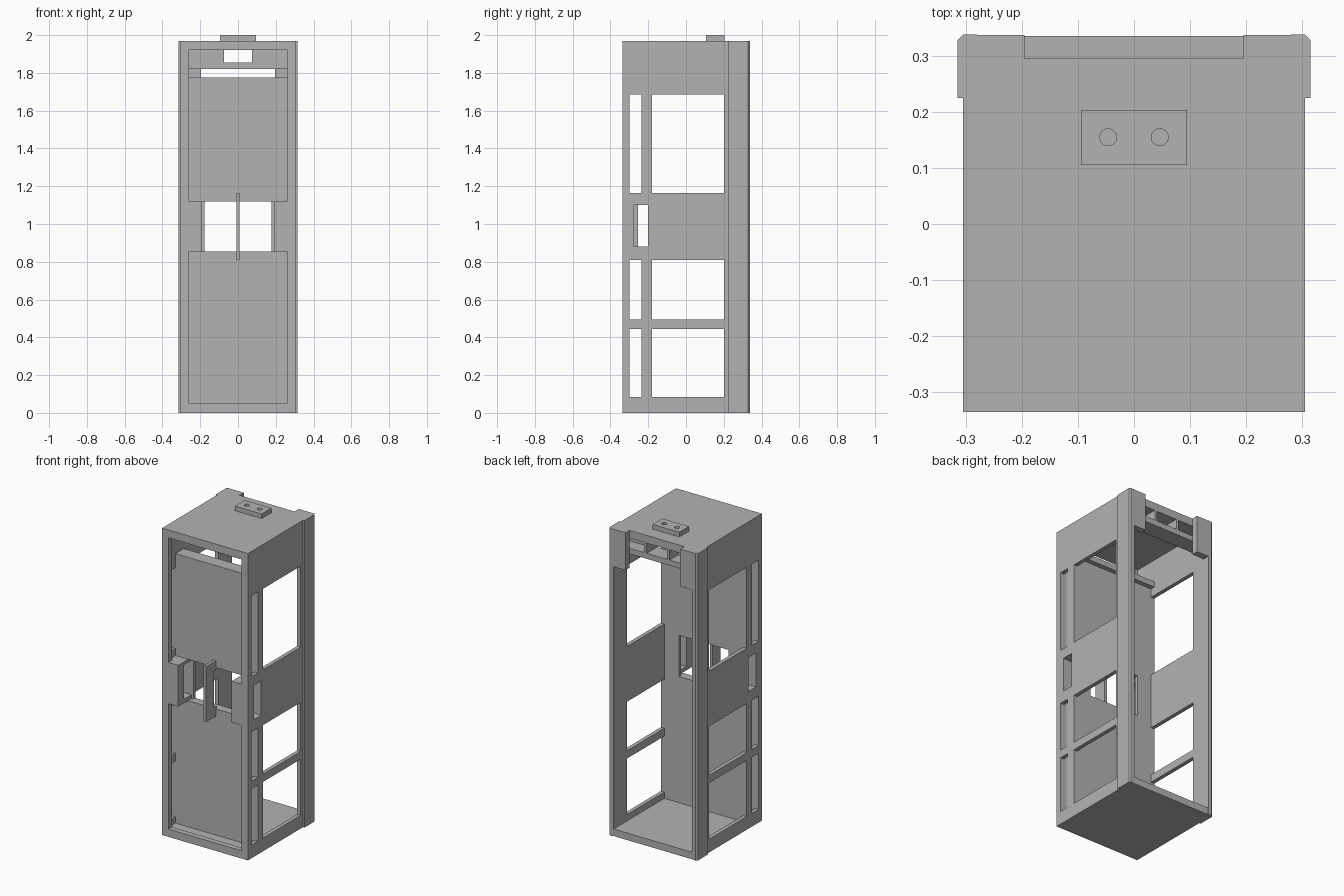
import bpy
import bmesh
from mathutils import Matrix, Vector

if "Cube" in bpy.data.objects:
    bpy.data.objects.remove(bpy.data.objects["Cube"])

grey = bpy.data.materials.new("plain grey")
GREY = (0.45, 0.45, 0.45, 1)
grey.diffuse_color = GREY
grey.use_nodes = True
grey.node_tree.nodes["Principled BSDF"].inputs["Base Color"].default_value = GREY


def make_object(name, bm):
    bmesh.ops.recalc_face_normals(bm, faces=bm.faces)
    mesh = bpy.data.meshes.new(name)
    bm.to_mesh(mesh)
    bm.free()
    mesh.materials.append(grey)
    obj = bpy.data.objects.new(name, mesh)
    bpy.context.scene.collection.objects.link(obj)
    return obj


def add_box(bm, x, y, z):
    lo, hi = Vector((x[0], y[0], z[0])), Vector((x[1], y[1], z[1]))
    place = Matrix.Translation((lo + hi) / 2) @ Matrix.Diagonal((*(hi - lo), 1))
    bmesh.ops.create_cube(bm, size=1, matrix=place)


def box(name, x, y, z):
    bm = bmesh.new()
    add_box(bm, x, y, z)
    return make_object(name, bm)


def cut(obj, cutter_bm):
    """Subtract a cutter from a part and keep the resulting mesh."""
    cutter = make_object("cutter", cutter_bm)
    cutter.hide_render = True
    mod = obj.modifiers.new("cut", 'BOOLEAN')
    mod.operation = 'DIFFERENCE'
    mod.solver = 'EXACT'
    mod.object = cutter
    bpy.context.view_layer.update()
    result = bpy.data.meshes.new_from_object(
        obj.evaluated_get(bpy.context.evaluated_depsgraph_get()))
    obj.modifiers.clear()
    obj.data = result
    bpy.data.objects.remove(cutter)


def cut_boxes(obj, holes):
    bm = bmesh.new()
    for hole in holes:
        add_box(bm, *hole)
    cut(obj, bm)


def span(side, a, b):
    """An x range, flipped for the -x side."""
    return (a, b) if side > 0 else (-b, -a)


ROWS = [(0.085, 0.445), (0.495, 0.81), (1.165, 1.685)]
COLUMNS = [(-0.30, -0.235), (-0.18, 0.20)]
SLOT = ((-0.275, -0.20), (0.88, 1.10))
OPENING = (0.855, 1.12)

# Floor and roof, the roof notched at the back
box("floor", (-0.285, 0.285), (-0.335, 0.335), (0, 0.045))
roof = box("roof", (-0.285, 0.285), (-0.335, 0.337), (1.92, 1.97))
cut_boxes(roof, [((-0.195, 0.195), (0.295, 0.4), (1.9, 2))])

for side, word in ((1, "left"), (-1, "right")):
    # Side wall with window openings
    wall = box(word + "_side_wall", span(side, 0.28, 0.305), (-0.335, 0.335), (0, 1.97))
    through = span(side, 0.2, 0.4)
    cut_boxes(wall, [(through, c, r) for c in COLUMNS for r in ROWS] + [(through, *SLOT)])

    # Chamfered back strip
    bm = bmesh.new()
    outline = [(0.30, 0.225), (0.315, 0.225), (0.315, 0.328), (0.305, 0.338),
               (0.28, 0.338), (0.28, 0.325), (0.30, 0.325)]
    face = bm.faces.new([bm.verts.new((side * x, y, 0)) for x, y in outline])
    ext = bmesh.ops.extrude_face_region(bm, geom=[face])
    top = [v for v in ext["geom"] if isinstance(v, bmesh.types.BMVert)]
    bmesh.ops.translate(bm, verts=top, vec=(0, 0, 1.97))
    make_object(word + "_back_strip", bm)

    # Upper back corner block
    box(word + "_corner_block", span(side, 0.195, 0.285), (0.295, 0.337), (1.73, 1.97))

    # Jamb beside the hatch, pierced by the side slot
    jamb = box(word + "_hatch_jamb", span(side, 0.19, 0.29), (-0.335, -0.18), OPENING)
    cut_boxes(jamb, [(span(side, 0.1, 0.4), *SLOT)])
    box(word + "_hatch_lining", span(side, 0.177, 0.19), (-0.20, -0.18), OPENING)

    # Divider in the upper compartment
    box(word + "_divider", span(side, 0.073, 0.09), (0.21, 0.295), (1.85, 1.925))

# Front frame
frame = box("front_frame", (-0.285, 0.285), (-0.335, -0.30), (0.0, 1.97))
cut_boxes(frame, [((-0.26, 0.26), (-0.4, -0.2), (0.05, 1.92))])

# Recessed front panels, the upper one with a top ledge
box("lower_panel", (-0.285, 0.285), (-0.235, -0.18), (0.04, OPENING[0]))
box("upper_panel", (-0.285, 0.285), (-0.235, -0.18), (OPENING[1], 1.775))
box("upper_panel_ledge", (-0.285, 0.285), (-0.19, -0.15), (1.74, 1.775))

# Central fin, bracketed to the panels above and below the hatch
fin = box("hatch_fin", (-0.009, 0.009), (-0.335, -0.23), (0.81, 1.165))
cut_boxes(fin, [((-0.1, 0.1), (-0.255, -0.1), (0.87, 1.11))])

# Upper rear compartment: shelf and windowed plate
box("rear_shelf", (-0.285, 0.285), (0.19, 0.295), (1.82, 1.855))
plate = box("compartment_plate", (-0.285, 0.285), (0.19, 0.21), (1.85, 1.925))
cut_boxes(plate, [((-0.073, 0.073), (0.1, 0.3), (1.855, 1.92))])

# Roof connector block with two round sockets
block = box("roof_block", (-0.095, 0.095), (0.105, 0.203), (1.965, 2.0))
bm = bmesh.new()
for x in (-0.046, 0.046):
    bmesh.ops.create_cone(bm, cap_ends=True, segments=32, radius1=0.015, radius2=0.015,
                          depth=0.05, matrix=Matrix.Translation((x, 0.155, 2.0)))
cut(block, bm)
